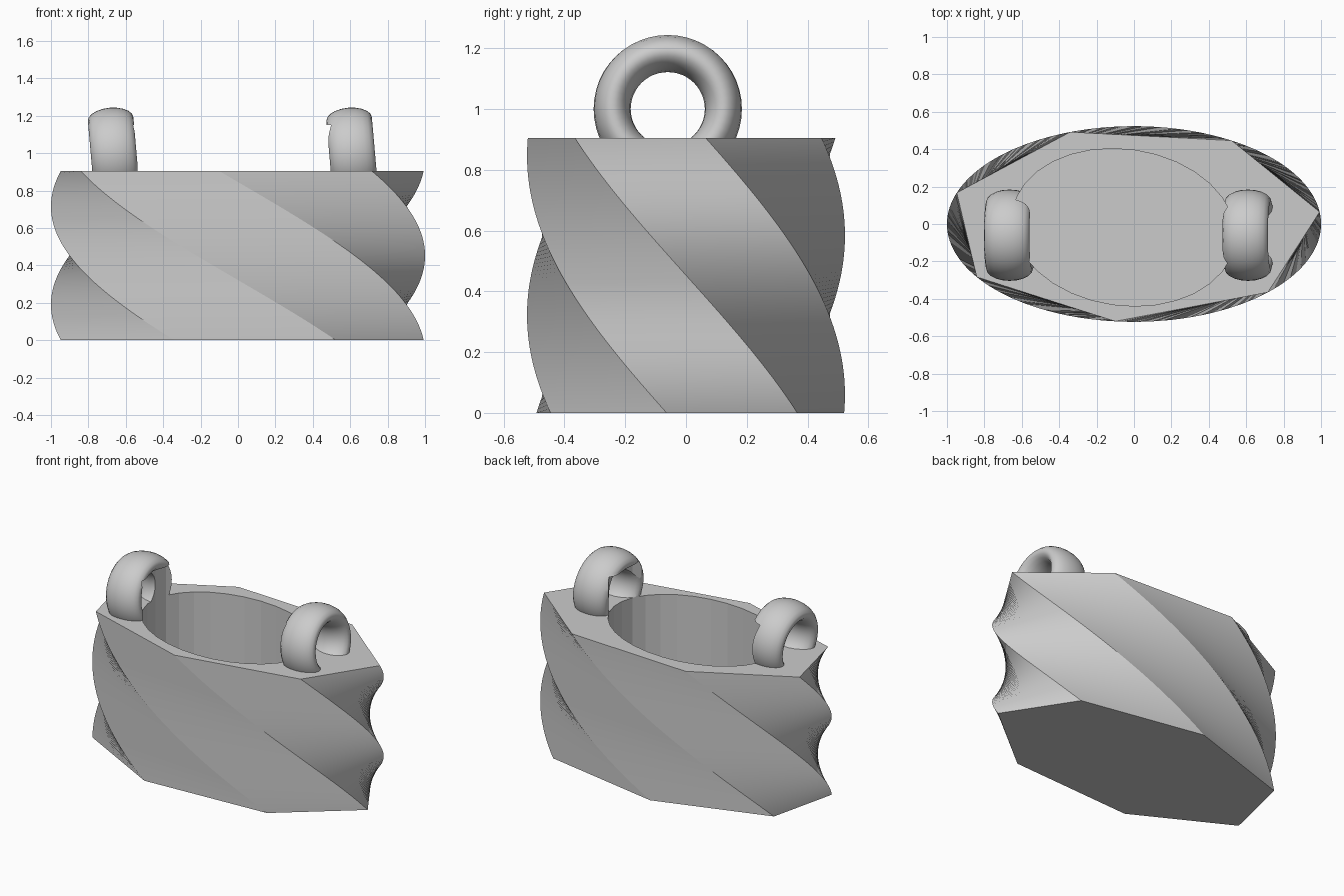
import bpy, bmesh, math
from mathutils import Matrix

cube = bpy.data.objects.get("Cube")
if cube:
    bpy.data.objects.remove(cube, do_unlink=True)

SIDES, LEVELS = 7, 72
HEIGHT, DEPTH = 0.905, 0.523
START, TWIST = math.radians(-7), math.radians(-88.8)

grey = bpy.data.materials.new("plain_grey")
grey.use_nodes = True
grey.diffuse_color = (0.6, 0.6, 0.6, 1)
grey.node_tree.nodes["Principled BSDF"].inputs["Base Color"].default_value = grey.diffuse_color


def make_object(name, bm):
    bmesh.ops.recalc_face_normals(bm, faces=bm.faces)
    mesh = bpy.data.meshes.new(name)
    bm.to_mesh(mesh)
    bm.free()
    mesh.materials.append(grey)
    obj = bpy.data.objects.new(name, mesh)
    bpy.context.collection.objects.link(obj)
    return obj


def carve(obj, cutter):
    mod = obj.modifiers.new("carve", "BOOLEAN")
    mod.operation = "DIFFERENCE"
    mod.solver = "EXACT"
    mod.object = cutter


# Body: seven-sided prism twisted along its height, flattened to an oval
bm = bmesh.new()
rows = []
for i in range(LEVELS + 1):
    t = i / LEVELS
    angles = [START + TWIST * t + math.tau * k / SIDES for k in range(SIDES)]
    rows.append([bm.verts.new((math.cos(a), DEPTH * math.sin(a), HEIGHT * t)) for a in angles])
for low, high in zip(rows, rows[1:]):
    for k in range(SIDES):
        n = (k + 1) % SIDES
        bm.faces.new((low[k], low[n], high[n], high[k])).smooth = True
        bm.edges.get((low[k], high[k])).smooth = False
bm.faces.new(rows[0])
bm.faces.new(rows[-1])
body = make_object("twisted_body", bm)

# Hollow: slightly turned oval cutter
FLOOR, TOP = 0.1, 1.15
bm = bmesh.new()
placement = (Matrix.Translation((-0.055, -0.018, (FLOOR + TOP) / 2))
             @ Matrix.Rotation(math.radians(-8), 4, "Z")
             @ Matrix.Diagonal((0.6, 0.417, 1, 1)))
bmesh.ops.create_cone(bm, cap_ends=True, segments=32, radius1=1, radius2=1,
                      depth=TOP - FLOOR, matrix=placement)
cutter = make_object("hollow_cutter", bm)
cutter.hide_render = True
cutter.hide_viewport = True
cutter.display_type = "WIRE"
carve(body, cutter)

# Handles: broad rings standing on the rim, leaning slightly
for name, x in (("left_ring", 0.61), ("right_ring", -0.665)):
    bpy.ops.mesh.primitive_torus_add(major_radius=0.183, minor_radius=0.061,
                                     major_segments=48, minor_segments=20)
    ring = bpy.context.object
    ring.name = name
    ring.data.transform(Matrix.Translation((x, -0.06, 1.0))
                        @ Matrix.Rotation(math.radians(-5), 4, "Y")
                        @ Matrix.Diagonal((2, 1, 1, 1))
                        @ Matrix.Rotation(math.radians(90), 4, "Y"))
    ring.data.materials.append(grey)
    for face in ring.data.polygons:
        face.use_smooth = True
    carve(ring, cutter)
